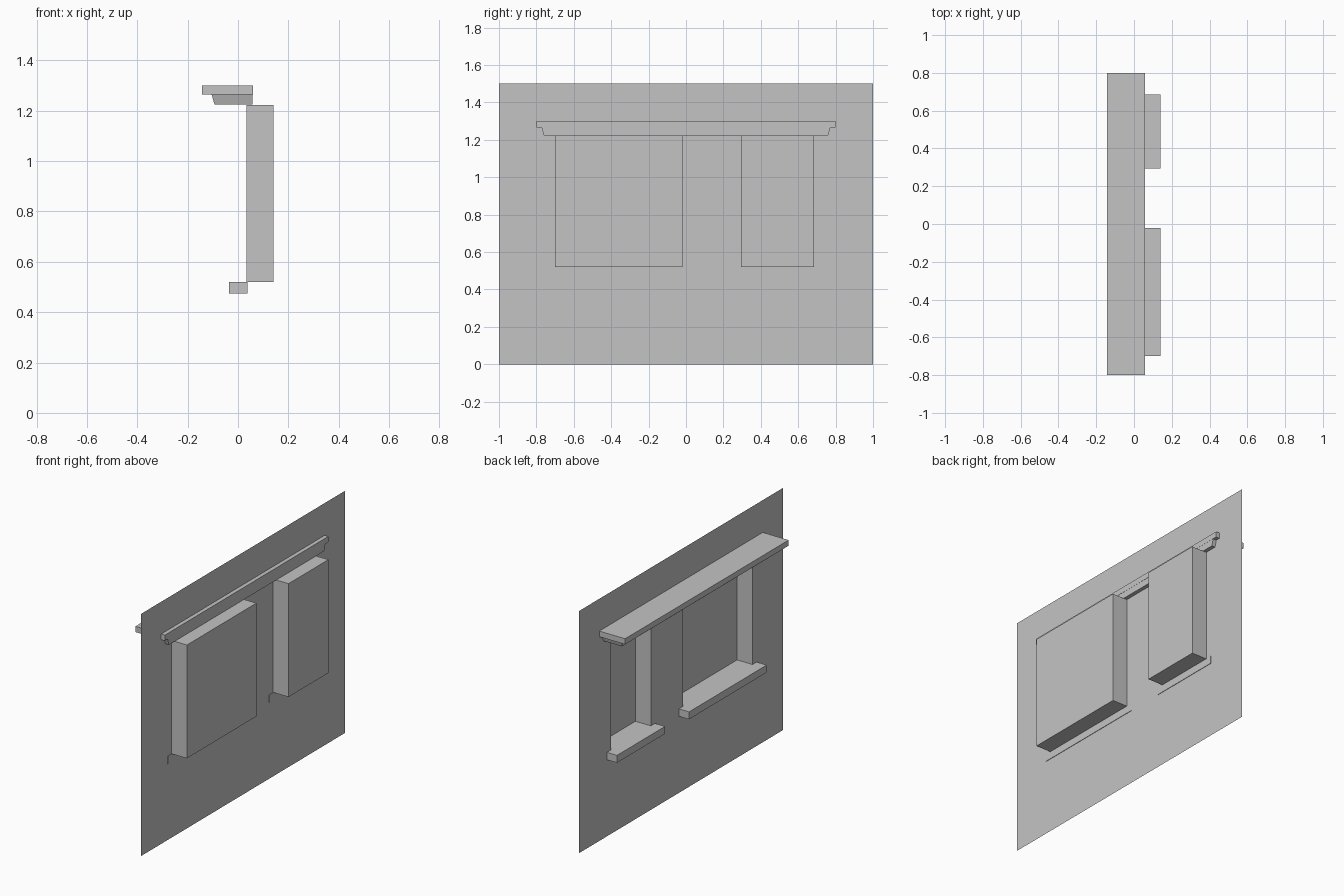
import bpy, bmesh
from mathutils import Vector

cube = bpy.data.objects.get("Cube")
if cube:
    bpy.data.objects.remove(cube, do_unlink=True)

WALL_X, PANE_X = 0.034, 0.14
SILL_Z, HEAD_Z, TOP_Z = 0.52, 1.222, 1.50
WINDOWS = {"wide": (-0.70, -0.02), "narrow": (0.295, 0.685)}

stone = bpy.data.materials.new("plain_grey")
stone.use_nodes = True
GREY = (0.55, 0.55, 0.55, 1)
stone.diffuse_color = GREY
stone.node_tree.nodes["Principled BSDF"].inputs["Base Color"].default_value = GREY


def finish(name, bm):
    mesh = bpy.data.meshes.new(name)
    bm.to_mesh(mesh)
    bm.free()
    mesh.materials.append(stone)
    obj = bpy.data.objects.new(name, mesh)
    bpy.context.collection.objects.link(obj)
    return obj


def box(name, xs, ys, zs, front_taper=0, end_taper=0):
    """Box between limits; the underside can be drawn in at the front and ends."""
    bm = bmesh.new()
    bmesh.ops.create_cube(bm, size=1)
    for v in bm.verts:
        i, j, k = (int(c > 0) for c in v.co)
        v.co = Vector((xs[i], ys[j], zs[k]))
        if k == 0:
            v.co.x += front_taper * (1 - i)
            v.co.y += end_taper * (1 - 2 * j)
    return finish(name, bm)


# Thin wall sheet, with the window cells pushed back into open recesses
bm = bmesh.new()
ys = [-1.0] + [y for span in WINDOWS.values() for y in span] + [1.0]
zs = [0, SILL_Z, HEAD_Z, TOP_Z]
grid = [[bm.verts.new((WALL_X, y, z)) for z in zs] for y in ys]
recesses = []
for j in range(len(ys) - 1):
    for k in range(len(zs) - 1):
        face = bm.faces.new((grid[j][k], grid[j][k + 1],
                             grid[j + 1][k + 1], grid[j + 1][k]))
        if k == 1 and j % 2 == 1:
            recesses.append(face)
for face in recesses:
    out = bmesh.ops.extrude_face_region(bm, geom=[face])
    moved = [g for g in out["geom"] if isinstance(g, bmesh.types.BMVert)]
    bmesh.ops.translate(bm, verts=moved, vec=(PANE_X - WALL_X, 0, 0))
    if face.is_valid:
        bmesh.ops.delete(bm, geom=[face], context="FACES_ONLY")
finish("wall_with_recesses", bm)

# Sills, slightly wider than their openings
for name, (y0, y1) in WINDOWS.items():
    box(name + "_window_sill", (-0.035, 0.037), (y0 - 0.04, y1 + 0.04), (0.474, SILL_Z))

# Cornice slab over a tapered moulding
box("cornice_slab", (-0.143, 0.059), (-0.80, 0.80), (1.265, 1.30))
box("cornice_moulding", (-0.105, 0.058), (-0.772, 0.772), (1.224, 1.265),
    front_taper=0.012, end_taper=0.012)
